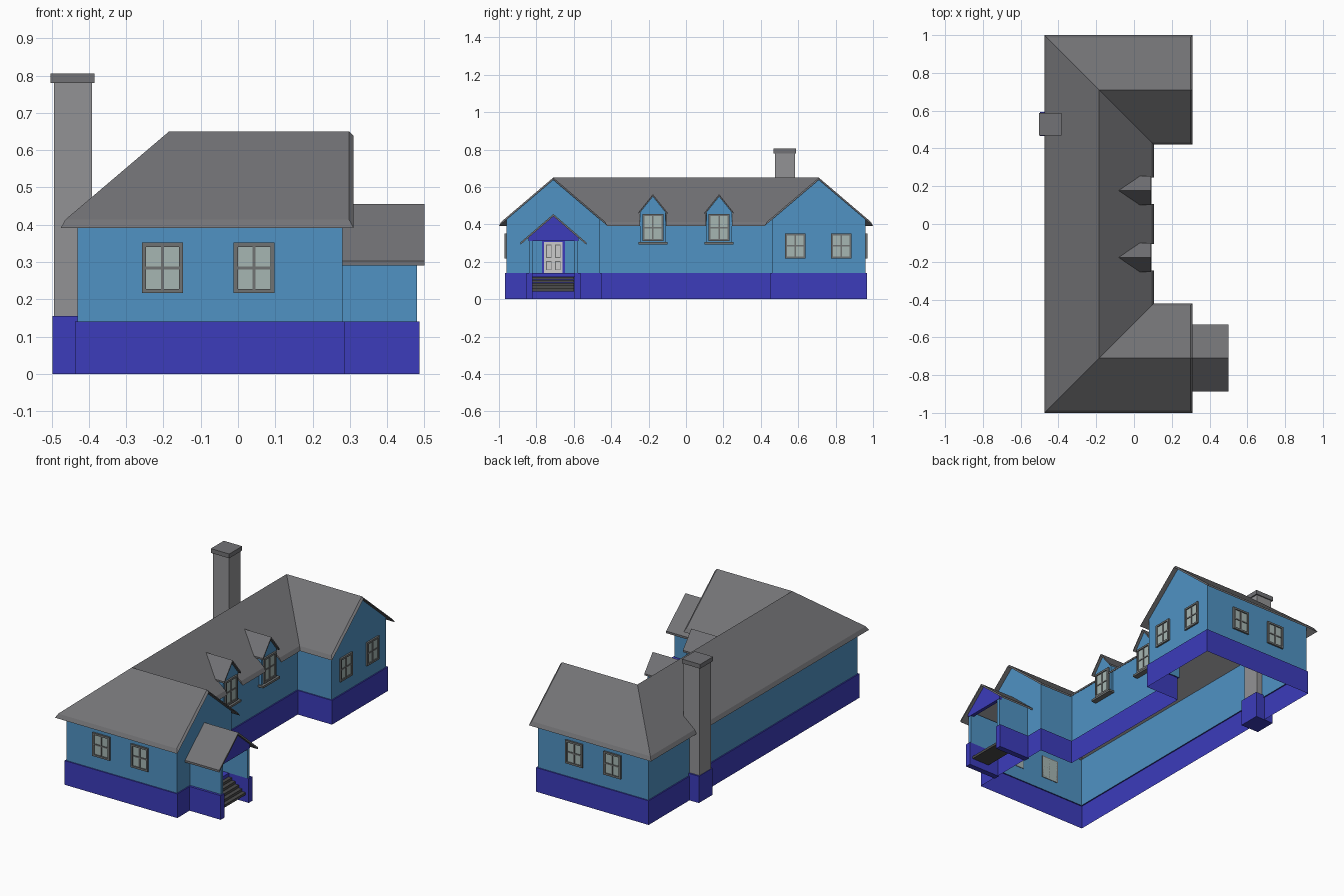
import bpy, bmesh

if "Cube" in bpy.data.objects:
    bpy.data.objects.remove(bpy.data.objects["Cube"])


def material(name, r, g, b):
    m = bpy.data.materials.new(name)
    m.diffuse_color = (r, g, b, 1)
    m.use_nodes = True
    m.node_tree.nodes["Principled BSDF"].inputs["Base Color"].default_value = m.diffuse_color
    return m


BLUE = material("wall_blue", .08, .29, .55)
DEEP = material("base_blue", .045, .045, .50)
ROOF = material("roof_grey", .17, .17, .18)
STONE = material("chimney_grey", .29, .29, .30)
FRAME = material("frame_grey", .16, .17, .17)
GLASS = material("glass", .38, .47, .45)
WHITE = material("door_white", .58, .58, .60)
DARK = material("step_grey", .07, .07, .07)


def mesh(name, verts, faces, mat=None):
    bm = bmesh.new()
    vs = [bm.verts.new(v) for v in verts]
    for f in faces:
        bm.faces.new([vs[i] for i in f])
    bmesh.ops.recalc_face_normals(bm, faces=bm.faces)
    me = bpy.data.meshes.new(name)
    bm.to_mesh(me)
    bm.free()
    ob = bpy.data.objects.new(name, me)
    bpy.context.collection.objects.link(ob)
    if mat:
        me.materials.append(mat)
    return ob


def boxes(name, specs, mat=None):
    verts, faces = [], []
    for x0, x1, y0, y1, z0, z1 in specs:
        n = len(verts)
        verts += [(x, y, z) for z in (z0, z1)
                  for x, y in ((x0, y0), (x1, y0), (x1, y1), (x0, y1))]
        faces += [[n + i for i in f] for f in
                  ((3, 2, 1, 0), (4, 5, 6, 7), (0, 1, 5, 4), (1, 2, 6, 5), (2, 3, 7, 6), (3, 0, 4, 7))]
    return mesh(name, verts, faces, mat)


def prism_x(name, profile, x0, x1, mat):
    """Extrude a (y, z) profile along x."""
    n = len(profile)
    verts = [(x, y, z) for x in (x0, x1) for y, z in profile]
    faces = [[i, (i + 1) % n, n + (i + 1) % n, n + i] for i in range(n)]
    return mesh(name, verts, faces + [list(range(n)), list(range(n, 2 * n))], mat)


def gable_roof(name, yc, half, ridge, slope, x_front, x_ridge, x_eave, t=.012):
    """Small chevron roof with its gable facing +x."""
    e = ridge - slope * half
    sec = [(-half, e), (0, ridge), (half, e), (half, e - t), (0, ridge - t), (-half, e - t)]
    verts = [(x_front, yc + y, z) for y, z in sec]
    verts += [(x_ridge if y == 0 else x_eave, yc + y, z) for y, z in sec]
    faces = [[i, (i + 1) % 6, 6 + (i + 1) % 6, 6 + i] for i in range(6)]
    faces += [[0, 1, 4, 5], [1, 2, 3, 4], [6, 7, 10, 11], [7, 8, 9, 10]]
    return mesh(name, verts, faces, ROOF)


# U-shaped foundation and walls, open underneath
def outline(o):
    h = [(.28 + o, -.46 + o), (.06 + o, -.46 + o), (.06 + o, .46 - o), (.28 + o, .46 - o)]
    return [(-.43 - o, -.96 - o), (.28 + o, -.96 - o)] + h + [(.28 + o, .96 + o), (-.43 - o, .96 + o)]


def loft(name, rings, mat):
    verts = [(x, y, z) for o, z in rings for x, y in outline(o)]
    faces = [[8 * r + i, 8 * r + (i + 1) % 8, 8 * r + 8 + (i + 1) % 8, 8 * r + 8 + i]
             for r in range(len(rings) - 1) for i in range(8)]
    return mesh(name, verts, faces, mat)


loft("foundation", [(.007, 0), (.007, .14), (0, .14)], DEEP)
loft("walls", [(0, .14), (0, .43)], BLUE)
for s, side in ((-1, "left"), (1, "right")):
    mesh("gable_" + side, [(.28, s * .96, .43), (.28, s * .71, .642), (.28, s * .46, .43)], [[0, 1, 2]], BLUE)


# Main roof: top sheet inset from a lower sheet, giving a bevelled edge
def roof_points(e, drop):
    z0, z1 = .4035 + .85 * e - drop, .65 - drop
    xe, xi, xb = .31 - e, .105 - e, -.475 + e
    half = [(xb, 1 - e, z0), (xe, 1 - e, z0), (xe, .71, z1), (xe, .42 + e, z0), (xi, .42 + e, z0)]
    pts = [(x, -y, z) for x, y, z in half] + [(x, y, z) for x, y, z in half[::-1]]
    return pts + [(-.185, -.71, z1), (-.185, .71, z1)]


sheet = [[0, 1, 2, 10], [2, 3, 4, 10], [4, 5, 11, 10], [5, 6, 7, 11], [7, 8, 9, 11], [9, 0, 10, 11]]
roof_faces = sheet + [[12 + i for i in f] for f in sheet]
roof_faces += [[i, (i + 1) % 10, 12 + (i + 1) % 10, 12 + i] for i in range(10)]
roof = mesh("main_roof", roof_points(.012, 0) + roof_points(0, .012), roof_faces, ROOF)

# Notches in the eave where the dormers stand
cutter = boxes("dormer_cutter", [(.04, .2, y - .07, y + .07, .3, .6) for y in (-.177, .177)])
cutter.hide_render = True
cutter.hide_viewport = True
cut = roof.modifiers.new("dormer_notches", 'BOOLEAN')
cut.operation = 'DIFFERENCE'
cut.solver = 'EXACT'
cut.object = cutter


# Windows: a frame with cross bars over a glass pane
def window(name, axis, sign, pos, c, z0, z1, w):
    def place(u0, u1, a, b, depth):
        n0, n1 = sorted((pos - sign * .002, pos + sign * depth))
        return (n0, n1, c + u0, c + u1, a, b) if axis == 'x' else (c + u0, c + u1, n0, n1, a, b)
    h, f, m, zm = w / 2, .011, .004, (z0 + z1) / 2
    boxes(name + "_glass", [place(-h + .005, h - .005, z0 + .005, z1 - .005, .004)], GLASS)
    boxes(name + "_frame", [
        place(-h, h, z0, z0 + f, .01), place(-h, h, z1 - f, z1, .01),
        place(-h, -h + f, z0 + f, z1 - f, .01), place(h - f, h, z0 + f, z1 - f, .01),
        place(-m, m, z0 + f, z1 - f, .008), place(-h + f, h - f, zm - m, zm + m, .0075)], FRAME)


for i, c in enumerate((-.2025, .0435)):
    window(f"left_window_{i}", 'y', -1, -.96, c, .217, .352, .11)
    window(f"right_window_{i}", 'y', 1, .96, c, .217, .352, .11)
for i, c in enumerate((.585, .83)):
    window(f"wing_window_{i}", 'x', 1, .28, c, .217, .352, .11)

# Dormers
for i, y in enumerate((-.177, .177)):
    prism_x(f"dormer_{i}", [(y - .068, .30), (y + .068, .30), (y + .068, .465), (y, .55), (y - .068, .465)],
            0, .075, BLUE)
    gable_roof(f"dormer_roof_{i}", y, .077, .562, 1.25, .09, -.082, .03, .01)
    window(f"dormer_window_{i}", 'x', 1, .075, y, .31, .455, .112)
    boxes(f"dormer_sill_{i}", [(.055, .092, y - .077, y + .077, .293, .305)], FRAME)

# Chimney
boxes("chimney_base", [(-.497, -.38, .465, .592, 0, .155)], DEEP)
boxes("chimney_shaft", [(-.494, -.392, .475, .582, .155, .785)], STONE)
boxes("chimney_cap", [(-.503, -.385, .469, .588, .78, .805)], ROOF)

# Porch: two side walls, front gable, roof, landing and steps
P = -.709
for s, side in ((-1, "left"), (1, "right")):
    a, b, d = (P + s * v for v in (.112, .131, .145))
    boxes("porch_wall_" + side, [(.28, .48, min(a, b), max(a, b), .14, .335)], BLUE)
    boxes("porch_base_" + side, [(.28, .487, min(a, d), max(a, d), 0, .14)], DEEP)
prism_x("porch_gable", [(P - .133, .31), (P + .133, .31), (P + .133, .332), (P, .446), (P - .133, .332)],
        .462, .482, DEEP)
gable_roof("porch_roof", P, .177, .455, .86, .50, .275, .275)
boxes("porch_landing", [(.28, .36, P - .112, P + .112, .12, .14)], DEEP)
boxes("steps", [(.355, .38 + .022 * i, P - .111, P + .111, .104 - .0155 * i, .1185 - .0155 * i)
                for i in range(5)], DARK)

# Door
boxes("door_frame", [(.278, .288, P - .062, P - .05, .14, .318), (.278, .288, P + .05, P + .062, .14, .318),
                     (.278, .288, P - .05, P + .05, .306, .318)], DEEP)
boxes("door", [(.278, .284, P - .05, P + .05, .14, .306)], WHITE)
boxes("door_panels", [(.28, .286, P + s * .024 - .015, P + s * .024 + .015, a, b)
                      for s in (-1, 1) for a, b in ((.155, .205), (.22, .292))], FRAME)
boxes("door_panel_fills", [(.28, .287, P + s * .024 - .010, P + s * .024 + .010, a, b)
                           for s in (-1, 1) for a, b in ((.160, .200), (.225, .287))], WHITE)
